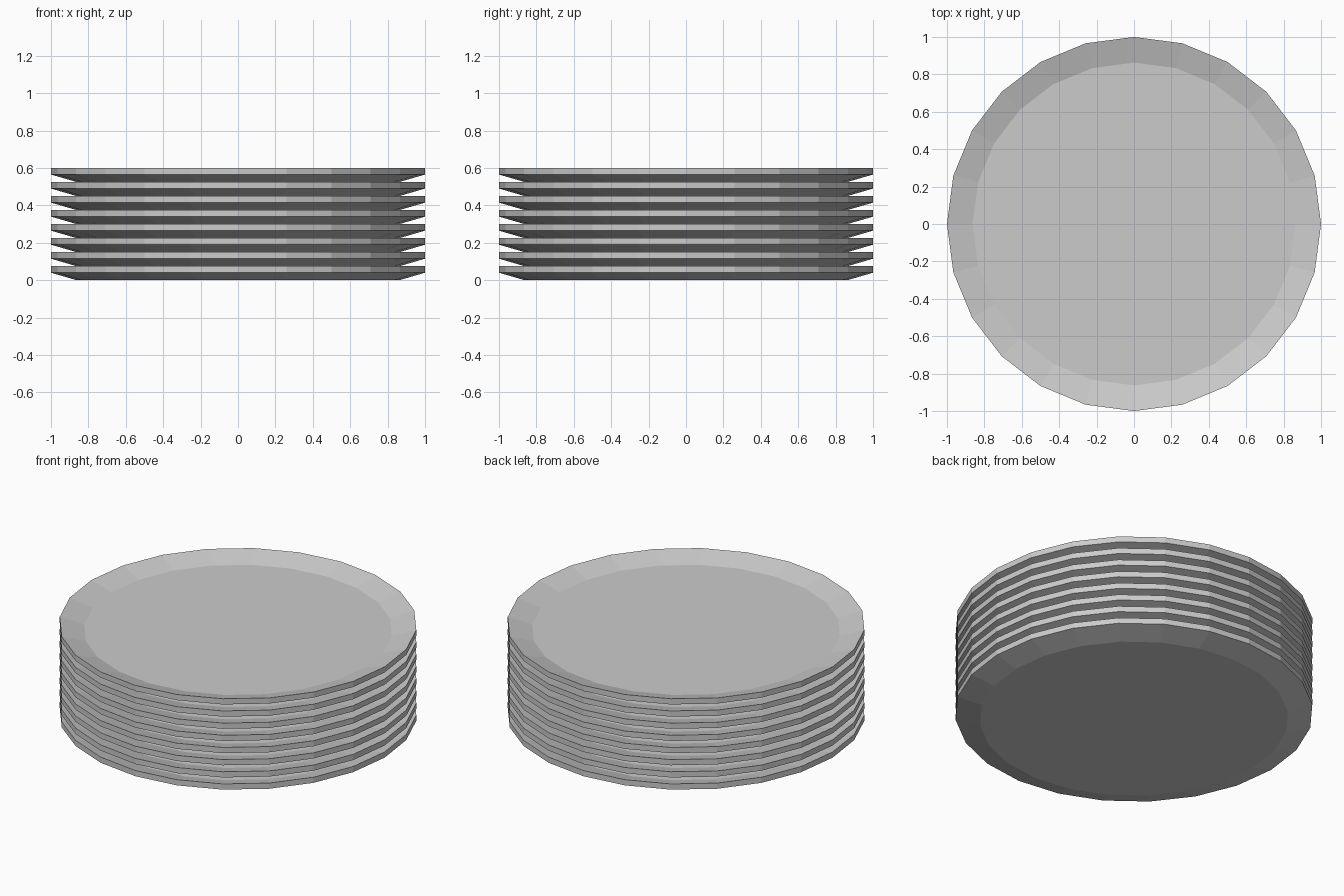
import bpy, bmesh, math

if "Cube" in bpy.data.objects:
    bpy.data.objects.remove(bpy.data.objects["Cube"])

SIDES = 24
COUNT = 8
PITCH = 0.075

# Half profile of one plate (radius, height): underside, rim, recessed floor
PROFILE = [(0.863, 0.0), (1.0, 0.04), (1.0, 0.075), (0.863, 0.035)]


def ring(bm, r, z):
    return [bm.verts.new((r * math.cos(2 * math.pi * i / SIDES),
                          r * math.sin(2 * math.pi * i / SIDES), z))
            for i in range(SIDES)]


def plate_mesh():
    bm = bmesh.new()
    rings = [ring(bm, r, z) for r, z in PROFILE]
    for a, b in zip(rings, rings[1:]):
        for i in range(SIDES):
            j = (i + 1) % SIDES
            bm.faces.new((a[i], a[j], b[j], b[i]))
    bm.faces.new(rings[0][::-1])   # flat base
    bm.faces.new(rings[-1])        # dish floor
    mesh = bpy.data.meshes.new("plate")
    bm.to_mesh(mesh)
    bm.free()
    return mesh


# Stack of identical plates
mesh = plate_mesh()
for k in range(COUNT):
    plate = bpy.data.objects.new(f"plate_{k + 1}", mesh)
    plate.location.z = k * PITCH
    bpy.context.collection.objects.link(plate)
